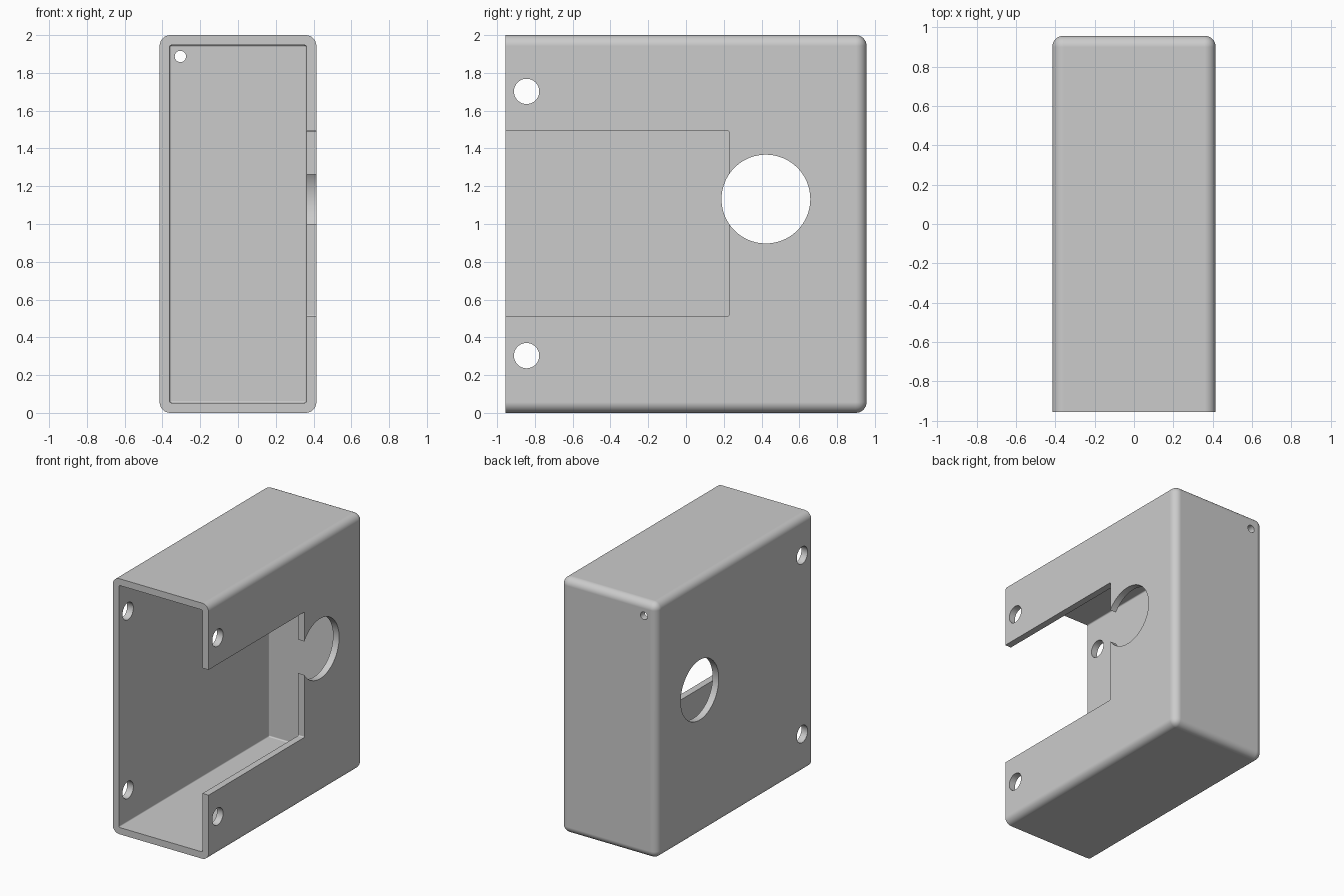
import bpy, bmesh, math
from mathutils import Matrix, Vector

cube = bpy.data.objects.get("Cube")
if cube:
    bpy.data.objects.remove(cube, do_unlink=True)

W, D, H = 0.415, 0.956, 2.0      # half width, half depth, height
WALL = 0.053
FILLET = 0.057

grey = bpy.data.materials.new("light grey")
grey.use_nodes = True
grey.diffuse_color = (0.6, 0.6, 0.6, 1)
grey.node_tree.nodes["Principled BSDF"].inputs["Base Color"].default_value = (0.6, 0.6, 0.6, 1)


def add_object(name, bm):
    bmesh.ops.recalc_face_normals(bm, faces=bm.faces)
    mesh = bpy.data.meshes.new(name)
    bm.to_mesh(mesh)
    bm.free()
    mesh.materials.append(grey)
    obj = bpy.data.objects.new(name, mesh)
    bpy.context.collection.objects.link(obj)
    return obj


def rounded_box(name, low, high, radius, segments, keep_front=False):
    """Box between two corners, with rounded edges; the front rim may stay sharp."""
    low, high = Vector(low), Vector(high)
    bm = bmesh.new()
    bmesh.ops.create_cube(bm, size=1)
    bmesh.ops.scale(bm, vec=high - low, verts=bm.verts)
    bmesh.ops.translate(bm, vec=(low + high) / 2, verts=bm.verts)
    edges = [e for e in bm.edges
             if not (keep_front and all(v.co.y < low.y + 0.001 for v in e.verts))]
    bmesh.ops.bevel(bm, geom=edges, offset=radius, segments=segments,
                    profile=0.5, affect='EDGES', clamp_overlap=True)
    return add_object(name, bm)


def drill(name, centre, radius, length, axis, sides):
    """Cylinder along the x or y axis."""
    bm = bmesh.new()
    turn = Matrix.Rotation(math.pi / 2, 4, 'Y' if axis == 'X' else 'X')
    bmesh.ops.create_cone(bm, cap_ends=True, segments=sides, radius1=radius,
                          radius2=radius, depth=length,
                          matrix=Matrix.Translation(centre) @ turn)
    return add_object(name, bm)


# Outer body, rounded everywhere but at the open front
housing = rounded_box("housing", (-W, -D, 0), (W, D, H), FILLET, 8, keep_front=True)

# Hollow interior and the rectangular slot in one side wall
cutters = [
    rounded_box("cavity_cutter", (-W + WALL, -D - 0.3, WALL),
                (W - WALL, D - WALL, H - WALL), 0.01, 3),
    rounded_box("slot_cutter", (0.2, -D - 0.3, 0.512), (W + 0.2, 0.228, 1.493), 0.008, 3),
    # Large round opening through both side walls
    drill("round_opening_cutter", (0, 0.423, 1.132), 0.235, 2, 'X', 96),
    # Small hole in the back wall
    drill("back_hole_cutter", (-0.305, D, 1.887), 0.03, 0.4, 'Y', 32),
]
# Fixing holes near the open front
for label, z in (("lower", 0.303), ("upper", 1.702)):
    cutters.append(drill(label + "_fixing_cutter", (0, -0.844, z), 0.067, 2, 'X', 48))

bpy.ops.object.select_all(action='DESELECT')
bpy.context.view_layer.objects.active = housing
housing.select_set(True)
for cutter in cutters:
    cutter.hide_render = True
    cut = housing.modifiers.new(cutter.name, 'BOOLEAN')
    cut.operation = 'DIFFERENCE'
    cut.solver = 'EXACT'
    cut.object = cutter
    bpy.ops.object.modifier_apply(modifier=cut.name)
    bpy.data.objects.remove(cutter, do_unlink=True)

# Smooth fillets and bores, crisp edges, flat walls
bpy.ops.object.shade_smooth_by_angle(angle=math.radians(32))
weighted = housing.modifiers.new("flat_walls", 'WEIGHTED_NORMAL')
weighted.keep_sharp = True
